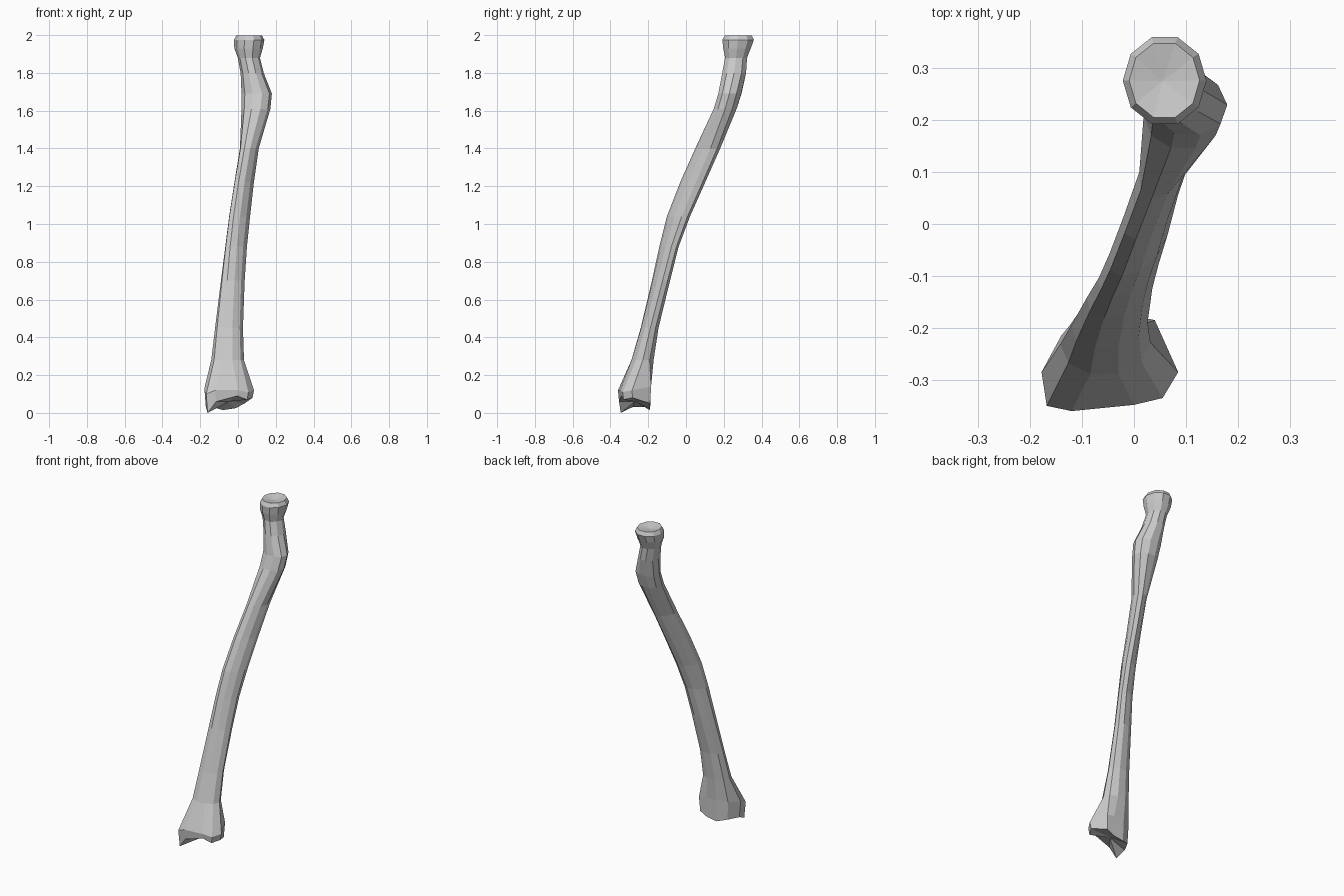
import bpy, bmesh
from math import sin, cos, tau

N = 10

# Shaft and head sections: z, x min, x max, y min, y max, diagonal skew
SECTIONS = [
    (0.28, -0.14, 0.03, -0.29, -0.17, 0.05),
    (0.45, -0.12, 0.025, -0.24, -0.145, 0.15),
    (0.70, -0.09, 0.035, -0.18, -0.085, 0.35),
    (0.88, -0.068, 0.048, -0.14, -0.04, 0.5),
    (1.04, -0.048, 0.065, -0.10, 0.02, 0.55),
    (1.22, -0.02, 0.085, -0.03, 0.10, 0.55),
    (1.40, 0.01, 0.11, 0.05, 0.18, 0.45),
    (1.61, 0.02, 0.17, 0.145, 0.27, 0.0),
    (1.69, 0.02, 0.178, 0.17, 0.295, -0.1),
    (1.80, 0.015, 0.135, 0.19, 0.32, 0.0),
    (1.88, 0.0, 0.115, 0.205, 0.325, 0.0),
    (1.93, -0.018, 0.13, 0.195, 0.345, 0.0),
    (1.975, -0.02, 0.138, 0.19, 0.362, 0.0),
    (1.998, -0.008, 0.125, 0.203, 0.35, 0.0),
]

# Flared lower end: x, y, z of widest ring, z of bottom rim
LOWER_END = [
    (0.085, -0.285, 0.12, 0.08), (0.04, -0.185, 0.14, 0.05),
    (-0.01, -0.185, 0.15, 0.025), (-0.08, -0.185, 0.15, 0.015),
    (-0.14, -0.215, 0.14, 0.03), (-0.178, -0.285, 0.13, 0.03),
    (-0.168, -0.35, 0.10, 0.0), (-0.12, -0.36, 0.12, 0.06),
    (0.0, -0.348, 0.12, 0.09), (0.055, -0.335, 0.11, 0.07),
]


def section(z, x0, x1, y0, y1, skew):
    cx, cy, rx, ry = (x0 + x1) / 2, (y0 + y1) / 2, (x1 - x0) / 2, (y1 - y0) / 2
    return [(cx + 1.02 * rx * cos(tau * i / N - skew / 2),
             cy + 1.02 * ry * sin(tau * i / N + skew / 2), z) for i in range(N)]


# Rings from bottom rim to top of head
cx, cy = -0.05, -0.27
rings = [
    [(cx + (x - cx) * 0.94, cy + (y - cy) * 0.94, zl) for x, y, zu, zl in LOWER_END],
    [(x, y, zu) for x, y, zu, zl in LOWER_END],
] + [section(*s) for s in SECTIONS]

bm = bmesh.new()
loops = [[bm.verts.new(p) for p in ring] for ring in rings]
for a, b in zip(loops, loops[1:]):
    for i in range(N):
        j = (i + 1) % N
        bm.faces.new((a[i], a[j], b[j], b[i]))

# Hollowed wrist joint below, shallow dish on the head
for loop, centre in ((loops[0], (-0.05, -0.27, 0.06)), (loops[-1], (0.055, 0.275, 1.985))):
    c = bm.verts.new(centre)
    for i in range(N):
        bm.faces.new((loop[i], loop[(i + 1) % N], c))
bmesh.ops.recalc_face_normals(bm, faces=bm.faces[:])

mesh = bpy.data.meshes.new("forearm_bone")
bm.to_mesh(mesh)
bm.free()
bone = bpy.data.objects.new("forearm_bone", mesh)
bpy.context.collection.objects.link(bone)
